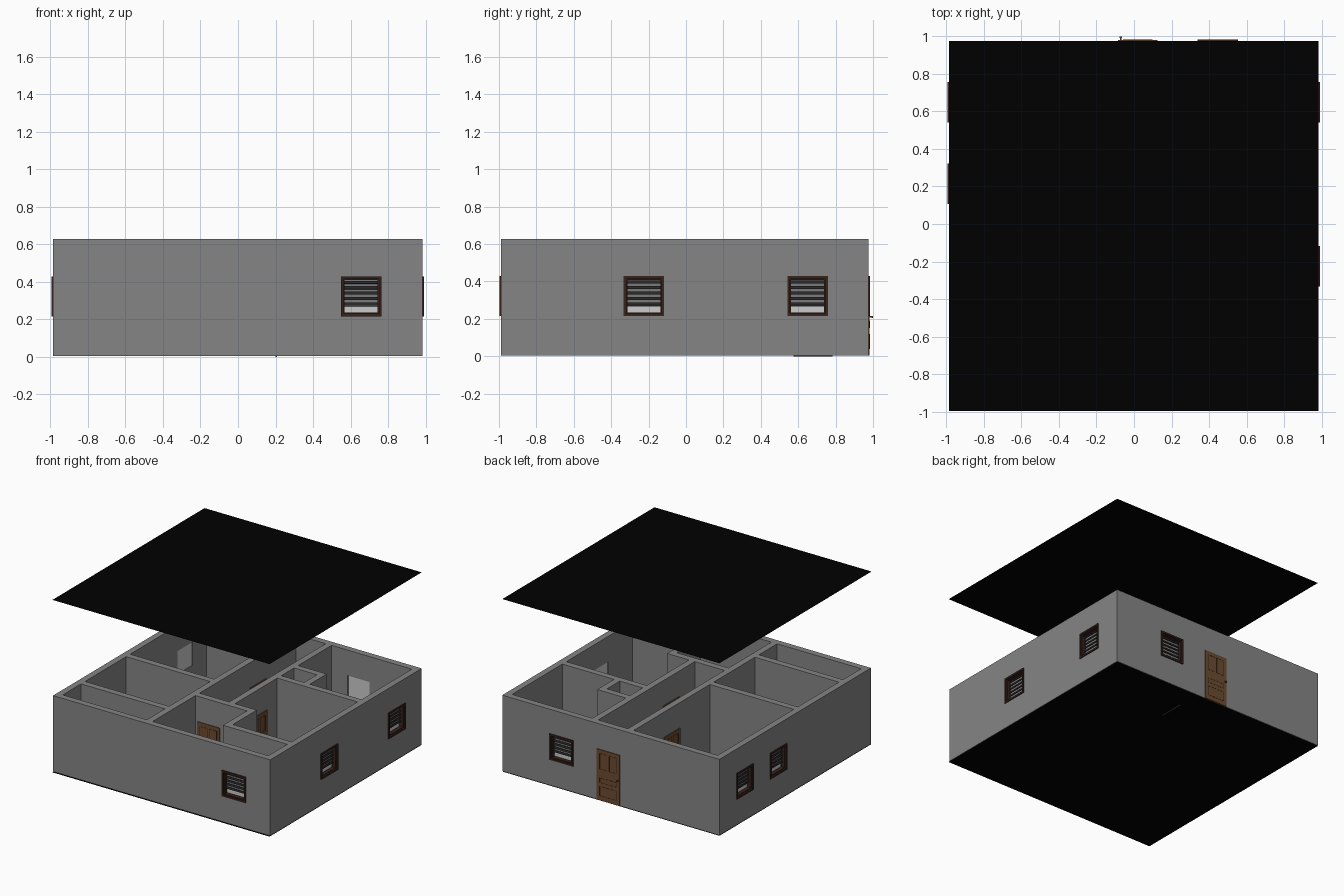
import bpy, bmesh, math
from mathutils import Matrix, Vector

if "Cube" in bpy.data.objects:
    bpy.data.objects.remove(bpy.data.objects["Cube"])

X0, X1, Y0, Y1 = -0.987, 0.984, -0.988, 0.976   # outer footprint
H, T, ROOF = 0.627, 0.052, 1.415                # wall height, thickness, lifted roof
BASE = 0.004                                    # walls start just above the floor


def material(name, rgb):
    m = bpy.data.materials.new(name)
    m.diffuse_color = (*rgb, 1)
    m.use_nodes = True
    m.node_tree.nodes["Principled BSDF"].inputs["Base Color"].default_value = m.diffuse_color
    return m


WALL = material("wall_grey", (0.235, 0.235, 0.235))
BLACK = material("black", (0.0, 0.0, 0.0))
DARK = material("dark_brown", (0.04, 0.017, 0.012))
WOOD = material("wood", (0.15, 0.07, 0.03))
GROOVE = material("groove", (0.04, 0.02, 0.01))
SLAT = material("slat_dark", (0.02, 0.02, 0.02))
BACKING = material("blind_grey", (0.2, 0.2, 0.2))
GLASS = material("glass_grey", (0.6, 0.6, 0.58))
BRASS = material("brass", (0.15, 0.07, 0.03))


def add_box(bm, x0, x1, y0, y1, z0, z1, tilt=0):
    c = Vector(((x0 + x1) / 2, (y0 + y1) / 2, (z0 + z1) / 2))
    m = (Matrix.Translation(c) @ Matrix.Rotation(tilt, 4, 'X')
         @ Matrix.Diagonal((x1 - x0, y1 - y0, z1 - z0, 1)))
    bmesh.ops.create_cube(bm, size=1, matrix=m)


def boxes(name, items, mat=None, matrix=Matrix()):
    bm = bmesh.new()
    for it in items:
        add_box(bm, *it)
    me = bpy.data.meshes.new(name)
    bm.to_mesh(me)
    bm.free()
    if mat:
        me.materials.append(mat)
    ob = bpy.data.objects.new(name, me)
    ob.matrix_world = matrix
    bpy.context.collection.objects.link(ob)
    return ob


def wall(name, x0, x1, y0, y1, openings=()):
    """Wall box; openings are (centre along wall, half width, z0, z1)."""
    ob = boxes(name, [(x0, x1, y0, y1, BASE, H)], WALL)
    if openings:
        cuts = []
        for c, w, z0, z1 in openings:
            if x1 - x0 > y1 - y0:
                cuts.append((c - w, c + w, y0 - 0.1, y1 + 0.1, z0, z1))
            else:
                cuts.append((x0 - 0.1, x1 + 0.1, c - w, c + w, z0, z1))
        cutter = boxes("cutter", cuts, WALL)
        cutter.hide_render = True
        mod = ob.modifiers.new("openings", 'BOOLEAN')
        mod.object, mod.operation, mod.solver = cutter, 'DIFFERENCE', 'EXACT'
        bpy.context.view_layer.update()
        dg = bpy.context.evaluated_depsgraph_get()
        me = bpy.data.meshes.new_from_object(ob.evaluated_get(dg))
        ob.modifiers.clear()
        ob.data = me
        bpy.data.objects.remove(cutter)
    return ob


def place(x, y, deg):
    # local x runs along the wall, local -y points outward
    return Matrix.Translation((x, y, 0)) @ Matrix.Rotation(math.radians(deg), 4, 'Z')


def window(i, x, y, deg):
    m = place(x, y, deg)
    w, z0, z1, b = 0.108, 0.215, 0.428, 0.014
    rings = []
    for d, bb, ya, yb in ((0, b, -0.008, 0.012), (0.010, 0.010, 0.004, 0.035)):
        a, lo, hi = w - d, z0 + d, z1 - d
        rings += [(-a, a, ya, yb, lo, lo + bb), (-a, a, ya, yb, hi - bb, hi),
                  (-a, -a + bb, ya, yb, lo + bb, hi - bb),
                  (a - bb, a, ya, yb, lo + bb, hi - bb)]
    boxes(f"window_frame_{i}", rings, DARK, m)
    a = w - .02
    # lowered blind: dark slats on a grey backing, glass showing below
    boxes(f"window_blind_{i}", [(-a, a, .024, .028, .272 + k * .029, .288 + k * .029, math.radians(-15))
                                for k in range(5)], SLAT, m)
    boxes(f"blind_backing_{i}", [(-a, a, .036, .038, .264, z1 - .02)], BACKING, m)
    boxes(f"window_glass_{i}", [(-w + .012, w - .012, .044, .048, z0 + .012, z1 - .012)], GLASS, m)


def door(name, x, y, deg, z0=BASE):
    m = place(x, y, deg)
    w, h, p = 0.104, 0.42, 0.006
    boxes(name, [(-w, w, -p, T + p, z0, h)], WOOD, m)
    grooves, knobs = [], []
    for ya, yb in ((-p - .001, -p + .002), (T + p - .002, T + p + .001)):
        # outlines of two tall upper panels and two wide lower panels
        for xa, xb, za, zb in ((-.078, -.008, .26, .39), (.008, .078, .26, .39),
                               (-.078, .078, .15, .19), (-.078, .078, .04, .12)):
            e = .003
            grooves += [(xa, xb, ya, yb, za, za + e), (xa, xb, ya, yb, zb - e, zb),
                        (xa, xa + e, ya, yb, za, zb), (xb - e, xb, ya, yb, za, zb)]
    for s, f in ((-1, -p), (1, T + p)):
        a, b = sorted((f, f + s * .014))
        knobs.append((.086, .094, a, b, .206, .214))
        a, b = sorted((f + s * .011, f + s * .018))
        knobs.append((.083, .096, a, b, .205, .215))
    boxes(name + "_panel_lines", grooves, GROOVE, m)
    boxes(name + "_handle", knobs, BRASS, m)


def plane(name, z):
    me = bpy.data.meshes.new(name)
    ya = Y0 - .008
    me.from_pydata([(X0, ya, z), (X1, ya, z), (X1, Y1, z), (X0, Y1, z)], [], [(0, 1, 2, 3)])
    me.materials.append(BLACK)
    bpy.context.collection.objects.link(bpy.data.objects.new(name, me))


def win(c):
    return (c, 0.098, 0.225, 0.418)


def dor(c):
    return (c, 0.103, -0.1, 0.419)


# Floor and lifted roof
plane("floor", 0)
plane("roof", ROOF)

# Outer walls
wall("front_wall", X0, X1, Y0, Y0 + T, [win(.657)])
wall("back_wall", X0, X1, Y1 - T, Y1, [win(.447), dor(.02)])
wall("left_wall", X0, X0 + T, Y0 + T, Y1 - T, [win(.215), win(.65)])
wall("right_wall", X1 - T, X1, Y0 + T, Y1 - T, [win(-.225), win(.65)])

# Inner walls
XL, XR = -0.172, 0.15          # left faces of the two hallway walls
XI0, XI1, YI0, YI1 = X0 + T, X1 - T, Y0 + T, Y1 - T
wall("hall_left_wall", XL, XL + T, YI0, YI1, [dor(-.235), dor(.43)])
wall("hall_right_wall", XR, XR + T, -.33, YI1, [dor(-.02), dor(.68)])
wall("store_room_wall", XI0, XL, -.70, -.70 + T)
wall("left_room_divider", XI0, XL, -.115, -.115 + T)
wall("hall_end_wall", XL + T, .40, -.38, -.38 + T, [dor(0)])
wall("front_jog_wall", .40 - T, .40, -.69, -.38)
wall("front_right_divider", .40, XI1, -.69, -.69 + T)
wall("right_room_divider", XR + T, XI1, .22, .22 + T)
wall("closet_side_wall", .41, .41 + T, .22 + T, .49)
wall("closet_back_wall", XR + T, .41, .49 - T, .49)

# Windows
for i, (x, y, deg) in enumerate([(.657, Y0, 0), (.447, Y1, 180), (X1, -.225, 90),
                                 (X1, .65, 90), (X0, .215, -90), (X0, .65, -90)], 1):
    window(i, x, y, deg)

# Doors; one reaches slightly through the floor
door("entrance_door", .02, Y1, 180)
door("hall_end_door", 0, -.38, 0)
door("left_back_door", XL, .43, -90)
door("left_front_door", XL, -.235, -90)
door("right_middle_door", XR + T, -.02, 90)
door("right_back_door", XR + T, .68, 90)
boxes("door_sill", [(XR + T - .002, XR + T + .006, .576, .784, -.001, .01)], WOOD)
